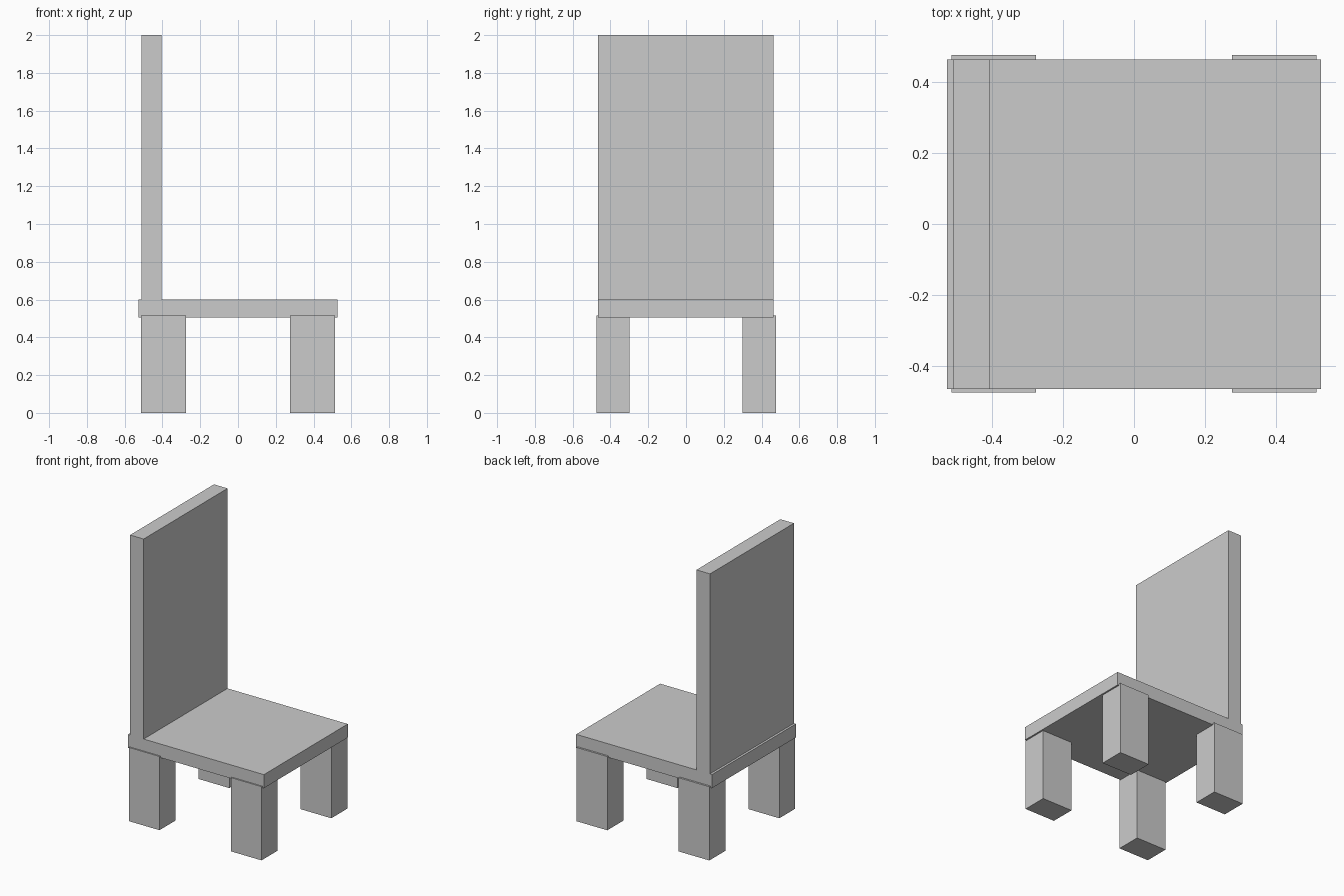
import bpy
from mathutils import Vector

if "Cube" in bpy.data.objects:
    bpy.data.objects.remove(bpy.data.objects["Cube"], do_unlink=True)

# Single plain grey
grey = bpy.data.materials.new("plain_grey")
grey.use_nodes = True
colour = (0.6, 0.6, 0.6, 1.0)
grey.diffuse_color = colour
grey.node_tree.nodes["Principled BSDF"].inputs["Base Color"].default_value = colour


def box(name, low, high):
    """Flat-faced box between two opposite corners."""
    low, high = Vector(low), Vector(high)
    bpy.ops.mesh.primitive_cube_add(size=1, location=(low + high) / 2)
    obj = bpy.context.object
    obj.name = name
    obj.scale = high - low
    bpy.ops.object.transform_apply(location=False, rotation=False, scale=True)
    obj.data.materials.append(grey)
    return obj


SEAT_BOTTOM, SEAT_TOP = 0.505, 0.6

# Seat slab and tall upright back along its -x edge
box("seat", (-0.526, -0.465, SEAT_BOTTOM), (0.526, 0.463, SEAT_TOP))
box("backrest", (-0.51, -0.465, SEAT_TOP), (-0.405, 0.463, 2.0))

# Four stout legs, standing slightly proud of the seat sides
for x_name, x0, x1 in (("right", -0.514, -0.276), ("left", 0.276, 0.514)):
    for y_name, y0, y1 in (("front", -0.474, -0.298), ("back", 0.298, 0.476)):
        box(f"{y_name}_{x_name}_leg", (x0, y0, 0), (x1, y1, 0.516))
